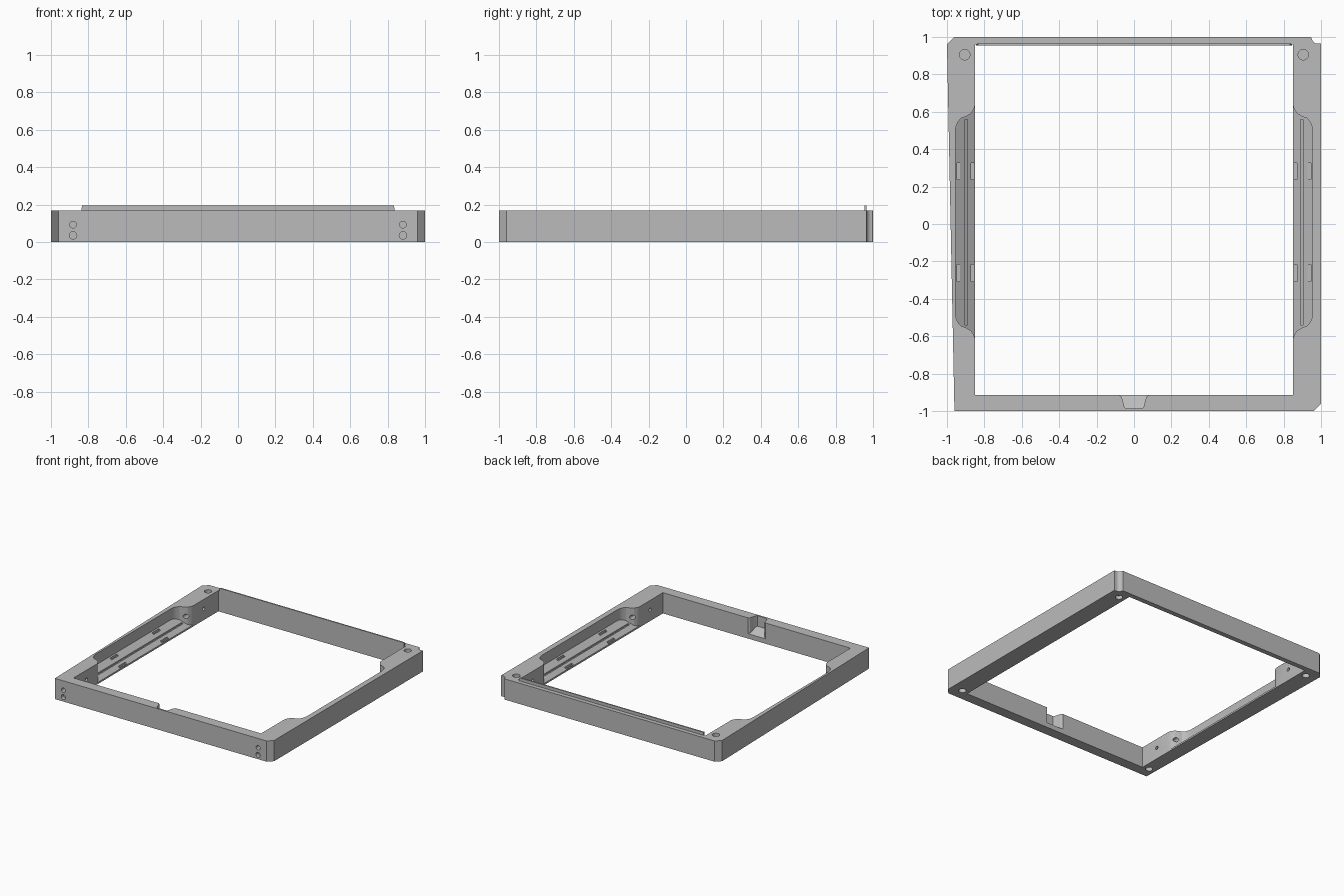
import bpy, bmesh, math
from mathutils import Vector

cube = bpy.data.objects.get("Cube")
if cube:
    bpy.data.objects.remove(cube, do_unlink=True)

grey = bpy.data.materials.new("mid grey")
grey.use_nodes = True
colour = (0.5, 0.5, 0.5, 1)
grey.diffuse_color = colour
grey.node_tree.nodes["Principled BSDF"].inputs["Base Color"].default_value = colour

HEIGHT = 0.17
MID_Y = 0.01


def make_object(name, bm):
    bmesh.ops.recalc_face_normals(bm, faces=bm.faces)
    mesh = bpy.data.meshes.new(name)
    bm.to_mesh(mesh)
    bm.free()
    mesh.materials.append(grey)
    obj = bpy.data.objects.new(name, mesh)
    bpy.context.collection.objects.link(obj)
    return obj


def prism(name, outline, bottom, top):
    """Upright prism; bottom is a height or a function of x and y."""
    low = bottom if callable(bottom) else (lambda x, y: bottom)
    bm = bmesh.new()
    lower = [bm.verts.new((x, y, low(x, y))) for x, y in outline]
    upper = [bm.verts.new((x, y, top)) for x, y in outline]
    bm.faces.new(lower)
    bm.faces.new(upper)
    for i in range(len(outline)):
        j = (i + 1) % len(outline)
        bm.faces.new((lower[i], lower[j], upper[j], upper[i]))
    return make_object(name, bm)


def rect(x0, x1, y0, y1):
    return [(x0, y0), (x1, y0), (x1, y1), (x0, y1)]


def rod(name, start, end, radius):
    start, end = Vector(start), Vector(end)
    axis = end - start
    bm = bmesh.new()
    bmesh.ops.create_cone(bm, cap_ends=True, segments=24, radius1=radius,
                          radius2=radius, depth=axis.length)
    bm.transform(axis.to_track_quat("Z", "Y").to_matrix().to_4x4())
    bmesh.ops.translate(bm, verts=bm.verts, vec=(start + end) / 2)
    return make_object(name, bm)


def cut(target, cutter):
    mod = target.modifiers.new("cut", "BOOLEAN")
    mod.operation = "DIFFERENCE"
    mod.solver = "EXACT"
    mod.object = cutter
    bpy.context.view_layer.objects.active = target
    bpy.ops.object.modifier_apply(modifier=mod.name)
    bpy.data.objects.remove(cutter, do_unlink=True)


# Outer body: three chamfered corners and one rounded corner notch
outline = [(-0.96, -1), (0.96, -1), (1, -0.96), (1, 0.965)]
for i in range(6):
    a = math.radians(270 - 18 * i)
    outline.append((0.98 + 0.03 * math.cos(a), 0.995 + 0.03 * math.sin(a)))
outline += [(0.945, 1), (-0.96, 1), (-1, 0.96)]
frame = prism("frame", outline, 0, HEIGHT)
cut(frame, prism("opening", rect(-0.85, 0.85, -0.915, 0.96), -0.1, 0.3))

# Side pockets: flared ends and a floor that slopes down to the opening
flare = [(0.83, 0.65), (0.85, 0.635), (0.857, 0.612), (0.872, 0.59),
         (0.9, 0.574), (0.925, 0.565), (0.942, 0.545), (0.952, 0.52), (0.955, 0.49)]


def floor(x, y=0):
    return 0.014 + 0.63 * (abs(x) - 0.85)


for side in (-1, 1):
    half = [(side * x, y - MID_Y) for x, y in flare]
    pocket = [(x, MID_Y + y) for x, y in half]
    pocket += [(x, MID_Y - y) for x, y in reversed(half)]
    cut(frame, prism("pocket", pocket, floor, 0.3))

    # Long groove and four short slots in the pocket floor
    groove_x = side * 0.897
    cut(frame, prism("groove", rect(groove_x - 0.006, groove_x + 0.006, -0.54, 0.56),
                     lambda x, y: floor(x) - 0.012, 0.09))
    for slot_x in (0.863, 0.938):
        for y in (MID_Y - 0.272, MID_Y + 0.272):
            x = side * slot_x
            cut(frame, prism("slot", rect(x - 0.008, x + 0.008, y - 0.045, y + 0.045),
                             floor(slot_x) - 0.013, floor(slot_x) + 0.03))

    # Screw holes in the front face, pocket ends and inner walls
    x = side * 0.882
    cut(frame, rod("front_hole", (x, -1.05, 0.093), (x, -0.5, 0.093), 0.018))
    cut(frame, rod("front_blind_hole", (x, -1.05, 0.036), (x, -0.97, 0.036), 0.02))
    cut(frame, rod("pocket_end_hole", (x, 0.5, 0.093), (x, 0.7, 0.093), 0.018))
    for y in (-0.75, 0.77):
        cut(frame, rod("wall_hole", (side * 0.8, y, 0.093),
                       (side * 0.9, y, 0.093), 0.014))

    # Round sockets in the corners, above at the back and below all round
    x = side * 0.905
    cut(frame, rod("top_socket", (x, 0.905, 0.13), (x, 0.905, 0.25), 0.028))
    for y in (-0.905, 0.905):
        cut(frame, rod("base_socket", (x, y, -0.05), (x, y, 0.03), 0.028))

# Finger notch in the middle of the front rail
notch_half = [(0.08, -0.88), (0.078, -0.915), (0.066, -0.925),
              (0.06, -0.945), (0.052, -0.975), (0.045, -0.987)]
notch = notch_half + [(-x, y) for x, y in reversed(notch_half)]
cut(frame, prism("notch", notch, lambda x, y: 0.04 - 0.6 * (y + 0.915), 0.3))

# Thin raised lip along the inside of the back rail
lip = prism("back_lip", rect(-0.845, 0.845, 0.955, 0.966), 0.004, 0.195)
for v in lip.data.vertices:
    if v.co.z > HEIGHT:
        v.co.x *= 0.988

# Crisp edges with smooth round holes
for obj in (frame, lip):
    bpy.ops.object.select_all(action="DESELECT")
    obj.select_set(True)
    bpy.context.view_layer.objects.active = obj
    bpy.ops.object.shade_smooth_by_angle(angle=math.radians(25))
